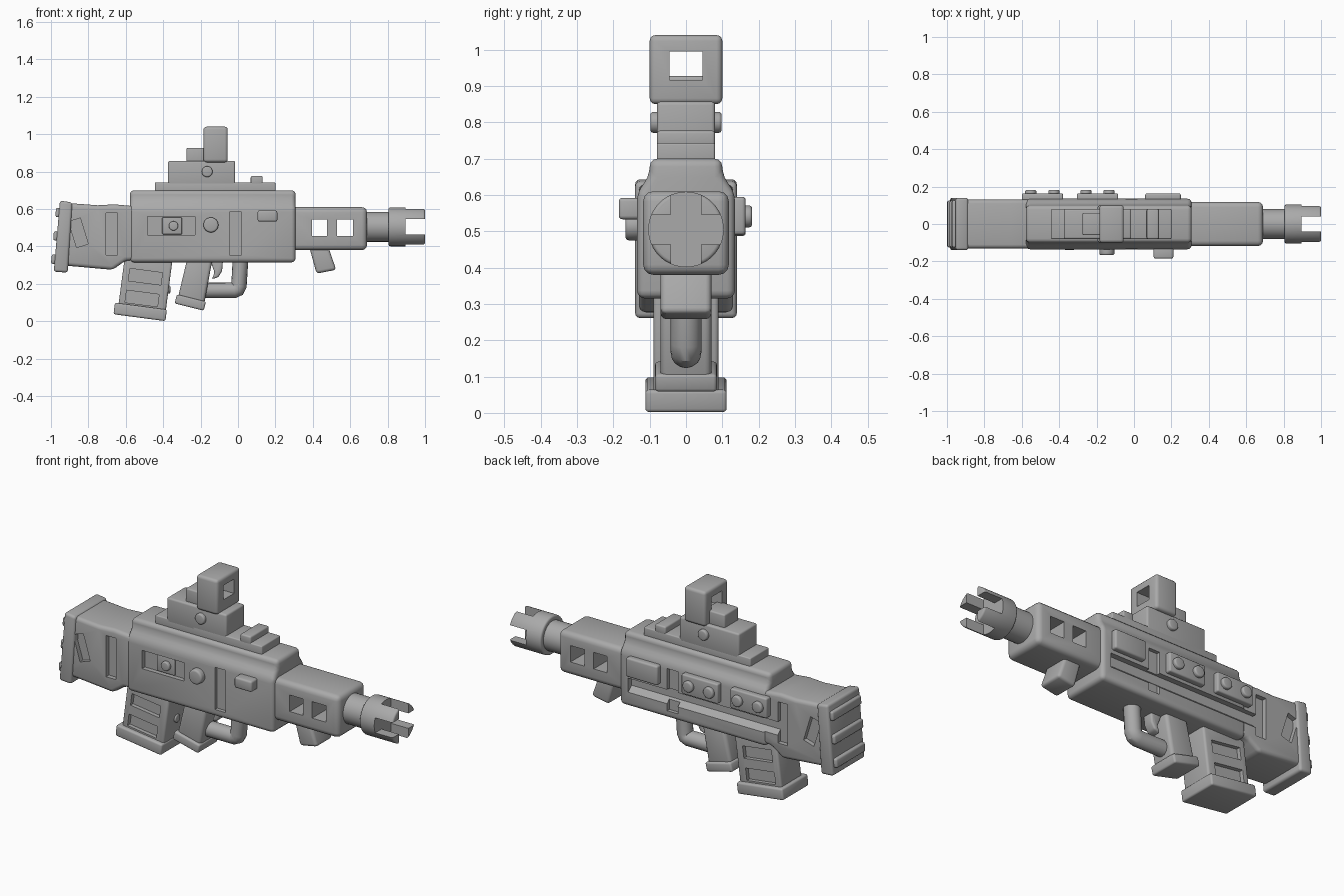
import bpy, bmesh
from math import radians, cos, sin, pi

cube = bpy.data.objects.get("Cube")
if cube:
    bpy.data.objects.remove(cube)

grey = bpy.data.materials.new("plain grey")
grey.use_nodes = True
grey.diffuse_color = (0.4, 0.4, 0.4, 1)
grey.node_tree.nodes["Principled BSDF"].inputs["Base Color"].default_value = (0.4, 0.4, 0.4, 1)


def activate(ob):
    bpy.ops.object.select_all(action='DESELECT')
    ob.select_set(True)
    bpy.context.view_layer.objects.active = ob


def smooth(ob):
    activate(ob)
    bpy.ops.object.shade_smooth_by_angle(angle=radians(35))


def prism(name, pts, axis, lo, hi, bevel=0.0):
    """Extrude a profile along x, with (y, z) points, or along y, with (x, z) points."""
    bm = bmesh.new()
    place = (lambda p, d: (d, p[0], p[1])) if axis == 'x' else (lambda p, d: (p[0], d, p[1]))
    a = [bm.verts.new(place(p, lo)) for p in pts]
    b = [bm.verts.new(place(p, hi)) for p in pts]
    bm.faces.new(a)
    bm.faces.new(b)
    for i in range(len(pts)):
        j = (i + 1) % len(pts)
        bm.faces.new((a[i], a[j], b[j], b[i]))
    bmesh.ops.recalc_face_normals(bm, faces=bm.faces)
    me = bpy.data.meshes.new(name)
    bm.to_mesh(me)
    bm.free()
    me.materials.append(grey)
    ob = bpy.data.objects.new(name, me)
    bpy.context.collection.objects.link(ob)
    if bevel:
        activate(ob)
        mod = ob.modifiers.new("bevel", 'BEVEL')
        mod.width, mod.segments = bevel, 3
        mod.limit_method, mod.angle_limit = 'ANGLE', radians(30)
        bpy.ops.object.modifier_apply(modifier=mod.name)
    smooth(ob)
    return ob


def rect(a0, a1, z0, z1):
    return [(a0, z0), (a1, z0), (a1, z1), (a0, z1)]


def box(name, x, y, z, bevel=0.0):
    return prism(name, rect(*x, *z), 'y', *y, bevel)


def tilted(cx, cz, w, h, deg):
    c, s = cos(radians(deg)), sin(radians(deg))
    return [(cx + u * c - v * s, cz + u * s + v * c)
            for u, v in rect(-w / 2, w / 2, -h / 2, h / 2)]


def disc(name, a, z, r, axis, lo, hi, bevel=0.0, n=32):
    ring = [(a + r * cos(2 * pi * i / n), z + r * sin(2 * pi * i / n)) for i in range(n)]
    return prism(name, ring, axis, lo, hi, bevel)


def cut(ob, *cutters):
    for c in cutters:
        activate(ob)
        mod = ob.modifiers.new("cut", 'BOOLEAN')
        mod.operation, mod.solver, mod.object = 'DIFFERENCE', 'EXACT', c
        bpy.ops.object.modifier_apply(modifier=mod.name)
        bpy.data.objects.remove(c)
    smooth(ob)


def groove():
    # long side channel with a sloping floor
    return prism("cutter", [(0.2, 0.47), (0.105, 0.47), (0.105, 0.42), (0.2, 0.335)],
                 'x', -0.70, 0.255)


# Receiver with upper shoulder
half = [(0.1, 0.70), (0.1, 0.655), (0.135, 0.605), (0.135, 0.315)]
receiver = prism("receiver", half + [(-y, z) for y, z in reversed(half)],
                 'x', -0.578, 0.308, 0.022)
cut(receiver, groove(), box("cutter", (-0.485, -0.23), (-0.2, -0.11), (0.46, 0.56)))
for s in (-1, 1):
    cut(receiver, box("cutter", (-0.045, 0.02), sorted((s * 0.115, s * 0.2)), (0.355, 0.585)))

# Stock
stock = prism("stock", [(-0.95, 0.635), (-0.75, 0.62), (-0.66, 0.625), (-0.5, 0.61),
                        (-0.5, 0.33), (-0.6, 0.325), (-0.67, 0.275), (-0.95, 0.30)],
              'y', -0.13, 0.13, 0.02)
cut(stock, groove())
for s in (-1, 1):
    span = sorted((s * 0.105, s * 0.2))
    cut(stock, box("cutter", (-0.705, -0.645), span, (0.355, 0.58)),
        prism("cutter", tilted(-0.853, 0.473, 0.065, 0.145, 17), 'y', *span))

# Butt plate and its ridges
prism("butt_plate", [(-0.952, 0.645), (-0.885, 0.635), (-0.91, 0.26), (-0.985, 0.265)],
      'y', -0.14, 0.14, 0.014)
for i in range(3):
    prism("butt_ridge", tilted(-0.945 - 0.0115 * i, 0.58 - 0.125 * i, 0.06, 0.05, -5),
          'y', -0.125, 0.125, 0.01)

# Handguard with two side openings
handguard = box("handguard", (0.25, 0.69), (-0.118, 0.118), (0.38, 0.61), 0.028)
cut(handguard, box("cutter", (0.395, 0.475), (-0.3, 0.3), (0.455, 0.545)),
    box("cutter", (0.53, 0.615), (-0.3, 0.3), (0.455, 0.545)))
prism("front_stop", [(0.375, 0.42), (0.475, 0.42), (0.525, 0.275), (0.42, 0.255)],
      'y', -0.07, 0.07, 0.016)

# Barrel and slotted muzzle
disc("barrel", 0, 0.505, 0.08, 'x', 0.66, 0.84)
muzzle = disc("muzzle", 0, 0.505, 0.104, 'x', 0.805, 1.0, 0.01, 48)
cut(muzzle, box("cutter", (0.895, 1.1), (-0.041, 0.041), (0.3, 0.7)),
    box("cutter", (0.895, 1.1), (-0.2, 0.2), (0.464, 0.546)))

# Top rail, sight mount and sight
box("rail", (-0.445, 0.20), (-0.08, 0.08), (0.68, 0.743), 0.006)
box("rail_block", (0.068, 0.132), (-0.08, 0.08), (0.73, 0.777), 0.008)
box("sight_mount", (-0.375, -0.015), (-0.08, 0.08), (0.72, 0.857), 0.01)
box("rear_sight", (-0.275, -0.15), (-0.06, 0.06), (0.84, 0.927), 0.008)
sight = box("sight_hood", (-0.185, -0.055), (-0.1, 0.1), (0.85, 1.04), 0.016)
cut(sight, box("cutter", (-0.4, 0.2), (-0.045, 0.045), (0.917, 0.995)))
disc("mount_screw", -0.165, 0.80, 0.029, 'y', -0.098, 0.098, 0.008)

# Right side controls
box("selector_plate", (-0.405, -0.30), (-0.122, -0.1), (0.465, 0.555), 0.004)
disc("selector_knob", -0.345, 0.51, 0.025, 'y', -0.14, -0.11, 0.006)
disc("side_pin", -0.145, 0.515, 0.04, 'y', -0.167, -0.12, 0.01)
box("release_button", (0.105, 0.21), (-0.185, -0.12), (0.533, 0.592), 0.01)

# Left side plates with screws
box("side_panel", (0.06, 0.25), (0.12, 0.164), (0.49, 0.595), 0.01)
for cx in (-0.49, -0.195):
    box("screw_plate", (cx - 0.11, cx + 0.11), (0.12, 0.164), (0.487, 0.595), 0.008)
    for dx in (-0.062, 0.062):
        disc("plate_screw", cx + dx, 0.541, 0.03, 'y', 0.15, 0.182, 0.008)

# Magazine with recessed windows and base
magazine = prism("magazine", tilted(-0.497, 0.19, 0.255, 0.32, -7.5), 'y', -0.09, 0.09, 0.012)
for s in (-1, 1):
    span = sorted((s * 0.068, s * 0.2))
    for cx, cz in ((-0.495, 0.238), (-0.513, 0.122)):
        cut(magazine, prism("cutter", tilted(cx, cz, 0.175, 0.066, -7.5), 'y', *span))
prism("magazine_base", tilted(-0.523, 0.05, 0.28, 0.062, -7.5), 'y', -0.112, 0.112, 0.01)
disc("magazine_catch", 0, 0.17, 0.022, 'x', -0.40, -0.362, 0.006)

# Grip, trigger and guard
prism("grip", [(-0.27, 0.34), (-0.135, 0.34), (-0.182, 0.085), (-0.325, 0.11)],
      'y', -0.07, 0.07, 0.018)
prism("grip_base", tilted(-0.255, 0.1, 0.16, 0.05, -14), 'y', -0.085, 0.085, 0.01)
prism("trigger", [(-0.15, 0.33), (-0.08, 0.33), (-0.085, 0.27), (-0.105, 0.235),
                  (-0.14, 0.225), (-0.125, 0.26)], 'y', -0.03, 0.03, 0.01)
curve = bpy.data.curves.new("trigger_guard", 'CURVE')
curve.dimensions = '3D'
curve.bevel_depth, curve.bevel_resolution, curve.use_fill_caps = 0.042, 6, True
path = [(-0.22, 0.165), (-0.02, 0.165), (-0.003, 0.172), (0.005, 0.19), (0.014, 0.34)]
spline = curve.splines.new('POLY')
spline.points.add(len(path) - 1)
for p, (x, z) in zip(spline.points, path):
    p.co = (x, 0, z, 1)
curve.materials.append(grey)
guard = bpy.data.objects.new("trigger_guard", curve)
bpy.context.collection.objects.link(guard)
activate(guard)
bpy.ops.object.convert(target='MESH')
smooth(bpy.context.object)
